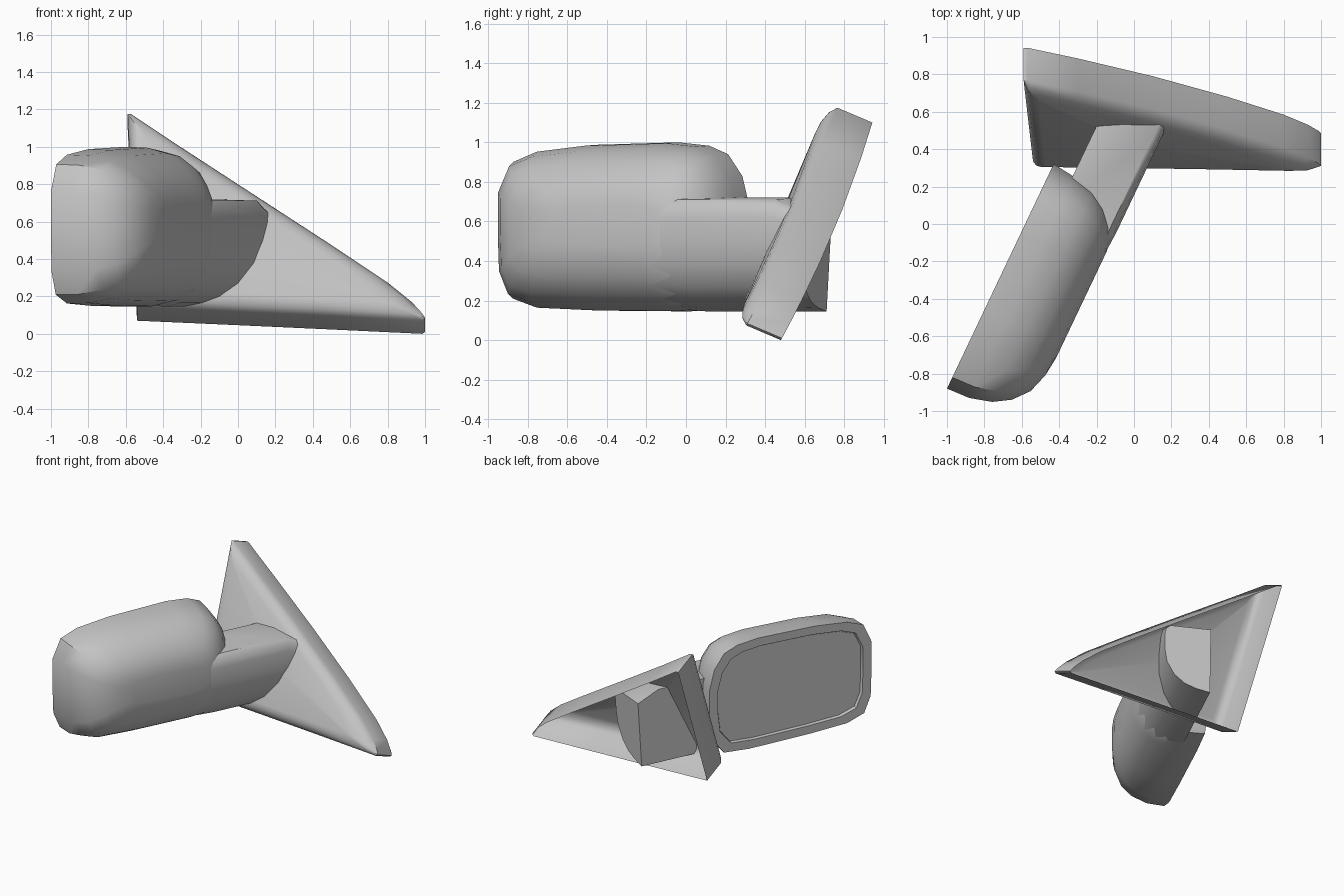
import bpy
import bmesh
import math
from mathutils import Vector

cube = bpy.data.objects.get("Cube")
if cube:
    bpy.data.objects.remove(cube, do_unlink=True)

grey = bpy.data.materials.new("plain grey")
grey.use_nodes = True
colour = (0.55, 0.55, 0.55, 1)
grey.diffuse_color = colour
grey.node_tree.nodes["Principled BSDF"].inputs["Base Color"].default_value = colour


def loft(name, rings, cap_start=True, cap_end=True, poke_end=False, angle=42):
    """Skin a list of equal rings of points into one smooth-shaded object."""
    bm = bmesh.new()
    loops = [[bm.verts.new(p) for p in ring] for ring in rings]
    count = len(loops[0])
    for a, b in zip(loops, loops[1:]):
        for i in range(count):
            j = (i + 1) % count
            bm.faces.new((a[i], a[j], b[j], b[i]))
    if cap_start:
        bm.faces.new(loops[0][::-1])
    if cap_end:
        cap = bm.faces.new(loops[-1])
        if poke_end:
            bmesh.ops.poke(bm, faces=[cap])
    bmesh.ops.recalc_face_normals(bm, faces=bm.faces)
    mesh = bpy.data.meshes.new(name)
    bm.to_mesh(mesh)
    bm.free()
    mesh.materials.append(grey)
    obj = bpy.data.objects.new(name, mesh)
    bpy.context.collection.objects.link(obj)
    bpy.ops.object.select_all(action='DESELECT')
    obj.select_set(True)
    bpy.context.view_layer.objects.active = obj
    bpy.ops.object.shade_smooth_by_angle(angle=math.radians(angle))
    return obj


# Housing frame: u runs along the mirror face, n runs away from the glass
ORIGIN = Vector((-1, -0.88, 0))
ALONG = Vector((0.429, 0.903, 0))
DEPTH = Vector((0.903, -0.429, 0))


def place(u, n, z):
    return ORIGIN + ALONG * u + DEPTH * n + Vector((0, 0, z))


# Housing outline as fractions of its length and height
outline = [(0, 0.72), (0.05, 0.89), (0.15, 0.95), (0.35, 0.985), (0.7, 1),
           (0.83, 0.98), (0.91, 0.93), (0.97, 0.8), (1, 0.62), (1, 0.38),
           (0.985, 0.17), (0.91, 0.02), (0.75, 0), (0.38, 0.005),
           (0.15, 0.02), (0.045, 0.075), (0.005, 0.22), (0, 0.45)]


def housing_ring(n, u0, u1, low, high):
    return [place(u0 + s * (u1 - u0), n, low + t * (high - low))
            for s, t in outline]


# Depth, near end, far end, bottom, top
sections = [(0.025, 0.075, 1.255, 0.215, 0.93),
            (0, 0.07, 1.26, 0.21, 0.935),
            (0, 0, 1.33, 0.145, 1),
            (0.13, 0.006, 1.315, 0.147, 0.995),
            (0.25, 0.04, 1.29, 0.175, 0.965),
            (0.34, 0.096, 1.24, 0.225, 0.91),
            (0.41, 0.18, 1.17, 0.315, 0.83),
            (0.445, 0.29, 1.1, 0.41, 0.75),
            (0.457, 0.4, 1.03, 0.48, 0.68)]
loft("mirror_housing", [housing_ring(*s) for s in sections])
loft("mirror_glass", [housing_ring(n, 0.08, 1.25, 0.22, 0.925)
                      for n in (0.024, 0.018)])

# Arm: one section swept out of the housing and through the base
arm_section = [(0.12, 0.72), (0.42, 0.712), (0.45, 0.68), (0.46, 0.62),
               (0.458, 0.5), (0.44, 0.38), (0.384, 0.27), (0.307, 0.2),
               (0.22, 0.165), (0.12, 0.145)]


def arm_ring(u, scale, squash=1, lean=0):
    ring = []
    for n, z in arm_section:
        n = 0.28 + (n - 0.28) * scale
        z = 0.43 + (z - 0.43) * scale
        z = 0.145 + (z - 0.145) * squash
        ring.append(place(u + lean * z, n, z))
    return ring


loft("mirror_arm", [arm_ring(0.75, 0.9), arm_ring(1.15, 1),
                    arm_ring(1.68, 1), arm_ring(1.81, 1, 0.87, 0.06)])

# Base: leaning triangular shell, open at the back
triangle = [(-0.59, 1.10), (-0.57, 1.10), (-0.3, 0.92), (0.1, 0.66),
            (0.5, 0.4), (0.8, 0.2), (0.93, 0.095), (0.985, 0.035), (1, 0.01),
            (0.985, 0), (0.5, 0.023), (0, 0.046), (-0.54, 0.07), (-0.565, 0.58)]
CENTRE = Vector((-0.205, 0.406))


def base_ring(thickness, scale):
    ring = []
    for point in triangle:
        x, z = CENTRE + (Vector(point) - CENTRE) * scale
        bow = 0.075 * (x + 0.57) * z
        ring.append((x, 0.48 + 0.42 * z + bow - 0.92 * thickness,
                     z + 0.39 * thickness))
    return ring


loft("mounting_base",
     [base_ring(0, 1), base_ring(0.19, 1), base_ring(0.222, 0.95),
      base_ring(0.243, 0.87), base_ring(0.25, 0.79)],
     cap_start=False, poke_end=True)
